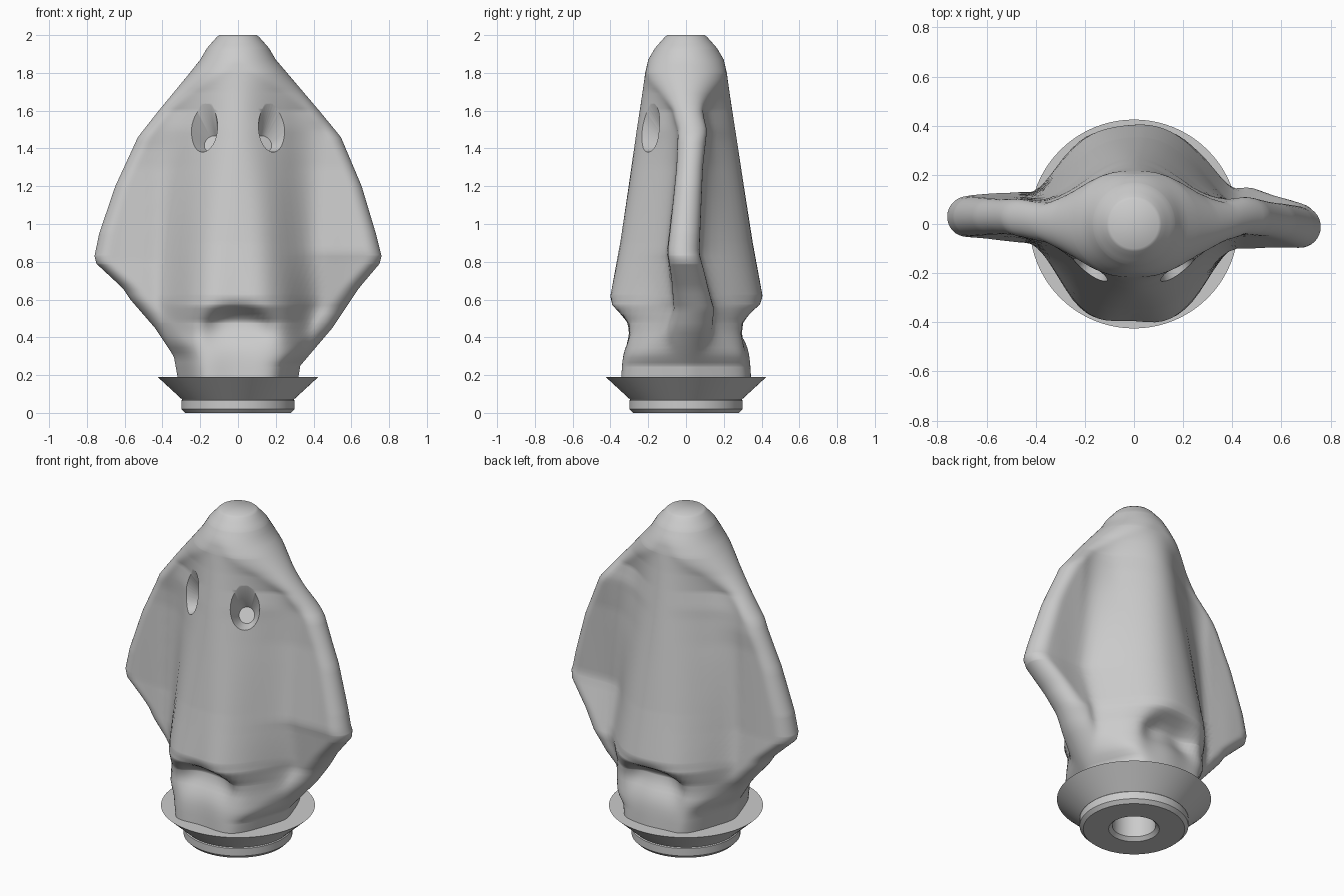
import bpy
import bmesh
from math import cos, sin, pi, copysign, exp
from mathutils import Vector

default_cube = bpy.data.objects.get("Cube")
if default_cube:
    bpy.data.objects.remove(default_cube, do_unlink=True)

grey = bpy.data.materials.new("plain_grey")
grey.use_nodes = True
colour = (0.6, 0.6, 0.6, 1)
grey.diffuse_color = colour
grey.node_tree.nodes["Principled BSDF"].inputs["Base Color"].default_value = colour


def make_object(name, bm):
    bmesh.ops.recalc_face_normals(bm, faces=bm.faces)
    mesh = bpy.data.meshes.new(name)
    bm.to_mesh(mesh)
    bm.free()
    mesh.materials.append(grey)
    obj = bpy.data.objects.new(name, mesh)
    bpy.context.collection.objects.link(obj)
    return obj


def activate(obj):
    bpy.ops.object.select_all(action="DESELECT")
    obj.select_set(True)
    bpy.context.view_layer.objects.active = obj


def smooth(obj, degrees):
    activate(obj)
    bpy.ops.object.shade_smooth_by_angle(angle=degrees * pi / 180)


def sample(curve, z):
    """Linear lookup in a list of (height, value) pairs, lowest first."""
    if z <= curve[0][0]:
        return curve[0][1]
    for (z0, v0), (z1, v1) in zip(curve, curve[1:]):
        if z <= z1:
            return v0 + (v1 - v0) * (z - z0) / (z1 - z0)
    return curve[-1][1]


def bridge(bm, rings, closed=False):
    count = len(rings[0])
    pairs = list(zip(rings, rings[1:]))
    if closed:
        pairs.append((rings[-1], rings[0]))
    for low, high in pairs:
        for i in range(count):
            j = (i + 1) % count
            bm.faces.new((low[i], low[j], high[j], high[i]))


# Outlines of the sheet by height: dome, arms, core and hem
dome = [(1.87, .2), (1.93, .165), (1.97, .13), (1.99, .112), (2, .1)]
right_reach = [(.19, .32), (.25, .33), (.45, .5), (.6, .6), (.66, .64),
               (.79, .75), (.83, .76), (.95, .73), (1.2, .655),
               (1.46, .545), (1.6, .43), (1.8, .26)] + dome
left_reach = [(.19, .32), (.3, .34), (.45, .44), (.6, .57), (.66, .61),
              (.79, .75), (.83, .76), (.95, .735), (1.2, .65),
              (1.46, .53), (1.6, .42), (1.8, .255)] + dome
core_depth = [(.19, .338), (.42, .325), (.48, .335), (.57, .395), (.62, .4),
              (.9, .35), (1.2, .305), (1.46, .267), (1.7, .23),
              (1.8, .216)] + dome
core_width = [(.19, .36), (.45, .4), (.6, .44), (1.2, .43),
              (1.5, .42), (1.7, .33), (1.8, .25)] + dome
core_power = [(.3, 3), (.6, 1.67), (1.45, 1)]
arm_depth = [(.19, .15), (.5, .11), (.8, .085), (1.3, .07), (1.6, .08),
             (1.7, .12), (1.8, .195)] + dome
right_bow = [(.25, 0), (.55, .045), (.85, -.015), (1.5, .035), (1.7, 0)]
left_bow = [(.25, 0), (.5, .03), (1.4, .03), (1.7, 0)]


def sheet_point(a, z):
    reach, bow = ((right_reach, right_bow) if cos(a) > 0
                  else (left_reach, left_bow))
    reach = sample(reach, z)
    x = reach * cos(a)
    side = copysign(1, sin(a))
    arm = min(sample(arm_depth, z), reach)
    core = max(0, sample(core_depth, z) - arm)
    # The core fades into the arms through a soft valley
    u = min(1, abs(x) / min(sample(core_width, z), reach))
    core *= cos(pi / 2 * u ** sample(core_power, z)) ** 2
    # The edges of the arms are round
    over = max(0, abs(x) - (reach - arm)) / arm
    arm *= max(0, 1 - over * over) ** .5
    # The hem arches over a hollow in the middle of the front and back
    arch = .5 - 1.6 * x * x
    spread = .055 if z > arch else .11
    hollow = .075 * exp(-(x / .17) ** 4 - ((z - arch) / spread) ** 2)
    # Soft folds below the head, and arms that bow to the back
    fold = .006 * sin(20 * x + side) * max(0, min(1, 1.5 - z)) * abs(sin(a))
    shift = sample(bow, z) * max(0, min(1, (abs(x) - .25) / .2))
    return x, side * (core + arm - hollow + fold) + shift, z


bm = bmesh.new()
heights = {z for z, value in right_reach + core_depth}
heights |= {.19 + 1.81 * i / 70 for i in range(71)}
segments = 112
rings = []
for z in sorted(heights):
    if rings and z < 2 and z - rings[-1][0].co.z < .005:
        continue
    rings.append([bm.verts.new(sheet_point(2 * pi * (i + .5) / segments, z))
                  for i in range(segments)])
bridge(bm, rings)
bm.faces.new(rings[0])
bm.faces.new(rings[-1])
sheet = make_object("draped_sheet", bm)

# Eye sockets: tapered oval cuts with a small round floor
for side, label in ((1, "left"), (-1, "right")):
    bm = bmesh.new()
    axis = Vector((side * .42, -.75, .48)).normalized()
    across = Vector((0, 0, 1)).cross(axis).normalized()
    up = axis.cross(across)
    centre = Vector((side * .182, -.19, 1.475))
    rings = []
    for along, wide, tall in ((-.1, .043, .046), (.12, .125, .19)):
        rings.append([bm.verts.new(centre + axis * along
                                   + across * wide * cos(2 * pi * i / 40)
                                   + up * tall * sin(2 * pi * i / 40))
                      for i in range(40)])
    bridge(bm, rings)
    bm.faces.new(rings[0])
    bm.faces.new(rings[1])
    cutter = make_object(label + "_eye_cutter", bm)
    cutter.hide_render = True
    cut = sheet.modifiers.new(label + "_eye", "BOOLEAN")
    cut.operation = "DIFFERENCE"
    cut.solver = "EXACT"
    cut.object = cutter
    activate(sheet)
    bpy.ops.object.modifier_apply(modifier=cut.name)
    bpy.data.objects.remove(cutter, do_unlink=True)
smooth(sheet, 48)

# Flared base with a chamfered foot and a socket underneath
profile = [(.14, 0), (.28, 0), (.3, .02), (.3, .065), (.295, .07),
           (.425, .19), (.12, .19), (.12, .02)]
bm = bmesh.new()
rings = [[bm.verts.new((r * cos(2 * pi * i / 80), r * sin(2 * pi * i / 80), z))
          for i in range(80)] for r, z in profile]
bridge(bm, rings, closed=True)
base = make_object("flared_base", bm)
smooth(base, 25)
